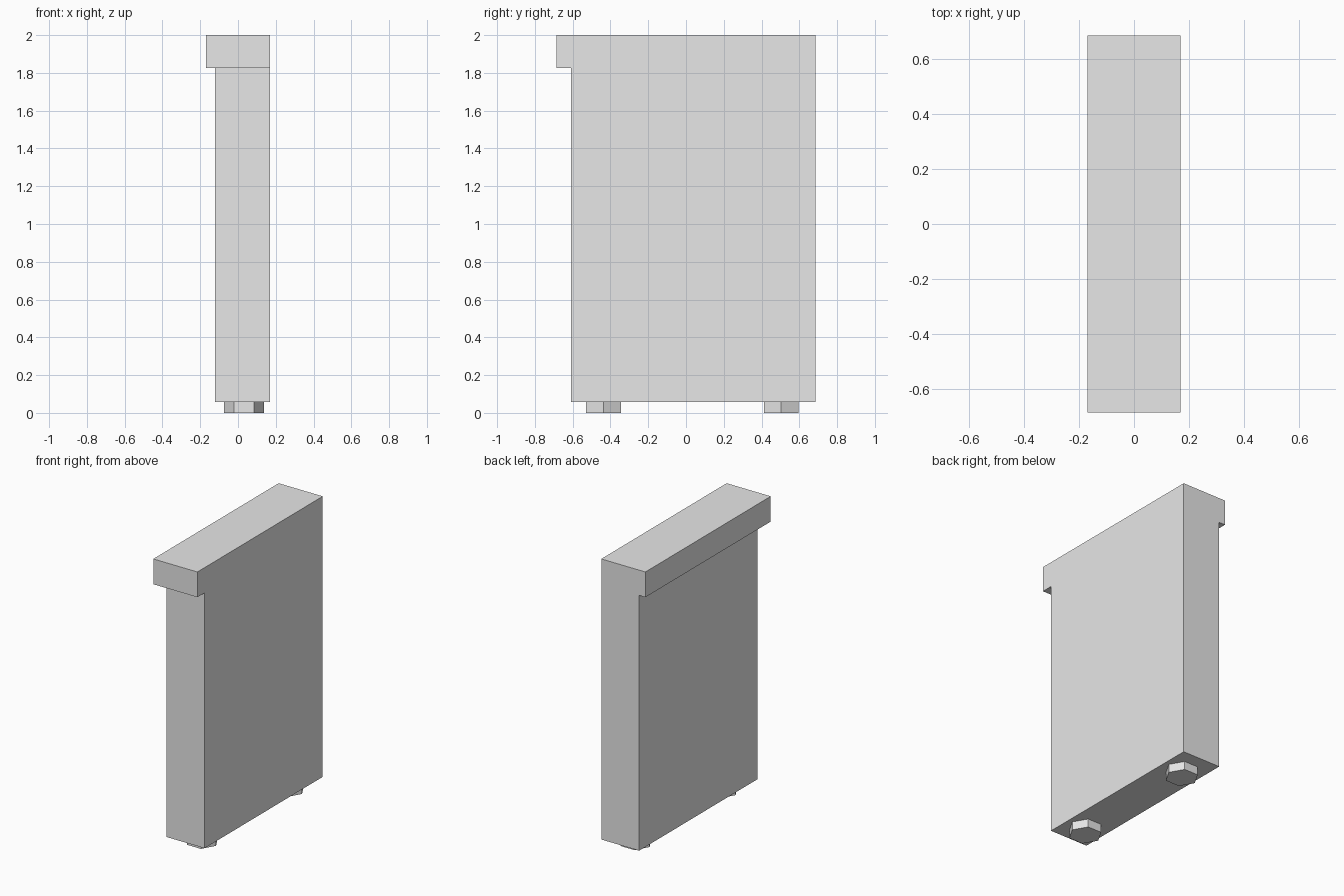
import bpy
import bmesh
import math
from mathutils import Matrix, Vector

cube = bpy.data.objects.get("Cube")
if cube:
    bpy.data.objects.remove(cube, do_unlink=True)

HALF_X, HALF_Y, TOP = 0.169, 0.686, 2.0
LIP_BOTTOM, PANEL_BOTTOM = 1.825, 0.057
PANEL_LEFT, PANEL_FRONT = -0.121, -0.608

grey = bpy.data.materials.new("light_grey")
grey.use_nodes = True
grey.diffuse_color = (0.8, 0.8, 0.8, 1)
grey.node_tree.nodes["Principled BSDF"].inputs["Base Color"].default_value = (0.8, 0.8, 0.8, 1)


def finish(bm, name):
    bmesh.ops.recalc_face_normals(bm, faces=bm.faces)
    mesh = bpy.data.meshes.new(name)
    bm.to_mesh(mesh)
    bm.free()
    mesh.materials.append(grey)
    obj = bpy.data.objects.new(name, mesh)
    bpy.context.collection.objects.link(obj)
    return obj


# Panel with overhanging lip: cut the lip block, then pull the panel down from it
bm = bmesh.new()
size = Vector((2 * HALF_X, 2 * HALF_Y, TOP - LIP_BOTTOM))
centre = Vector((0, 0, (TOP + LIP_BOTTOM) / 2))
bmesh.ops.create_cube(bm, size=1, matrix=Matrix.Translation(centre) @ Matrix.Diagonal(size).to_4x4())
for point, normal in (((PANEL_LEFT, 0, 0), (1, 0, 0)), ((0, PANEL_FRONT, 0), (0, 1, 0))):
    bmesh.ops.bisect_plane(bm, geom=bm.verts[:] + bm.edges[:] + bm.faces[:],
                           plane_co=point, plane_no=normal)
bm.normal_update()
underside = [f for f in bm.faces if f.normal.z < -0.9
             and f.calc_center_median().x > PANEL_LEFT
             and f.calc_center_median().y > PANEL_FRONT]
pulled = bmesh.ops.extrude_face_region(bm, geom=underside)["geom"]
bmesh.ops.delete(bm, geom=[f for f in underside if f.is_valid], context="FACES_ONLY")
for v in pulled:
    if isinstance(v, bmesh.types.BMVert):
        v.co.z = PANEL_BOTTOM
bmesh.ops.recalc_face_normals(bm, faces=bm.faces)
bmesh.ops.dissolve_limit(bm, angle_limit=math.radians(1), verts=bm.verts, edges=bm.edges)
finish(bm, "panel_with_lip")

# Hexagonal feet under the panel
for name, y in (("front_foot", -0.437), ("back_foot", 0.504)):
    bm = bmesh.new()
    bmesh.ops.create_cone(bm, cap_ends=True, segments=6, radius1=0.106, radius2=0.106,
                          depth=PANEL_BOTTOM,
                          matrix=Matrix.Rotation(math.radians(30), 4, "Z"))
    # Turn the hexagon so that a corner points along x
    corner = max(bm.verts, key=lambda v: v.co.x).co
    bmesh.ops.rotate(bm, verts=bm.verts,
                     matrix=Matrix.Rotation(-math.atan2(corner.y, corner.x), 3, "Z"))
    bmesh.ops.translate(bm, verts=bm.verts, vec=(0.032, y, PANEL_BOTTOM / 2))
    finish(bm, name)
